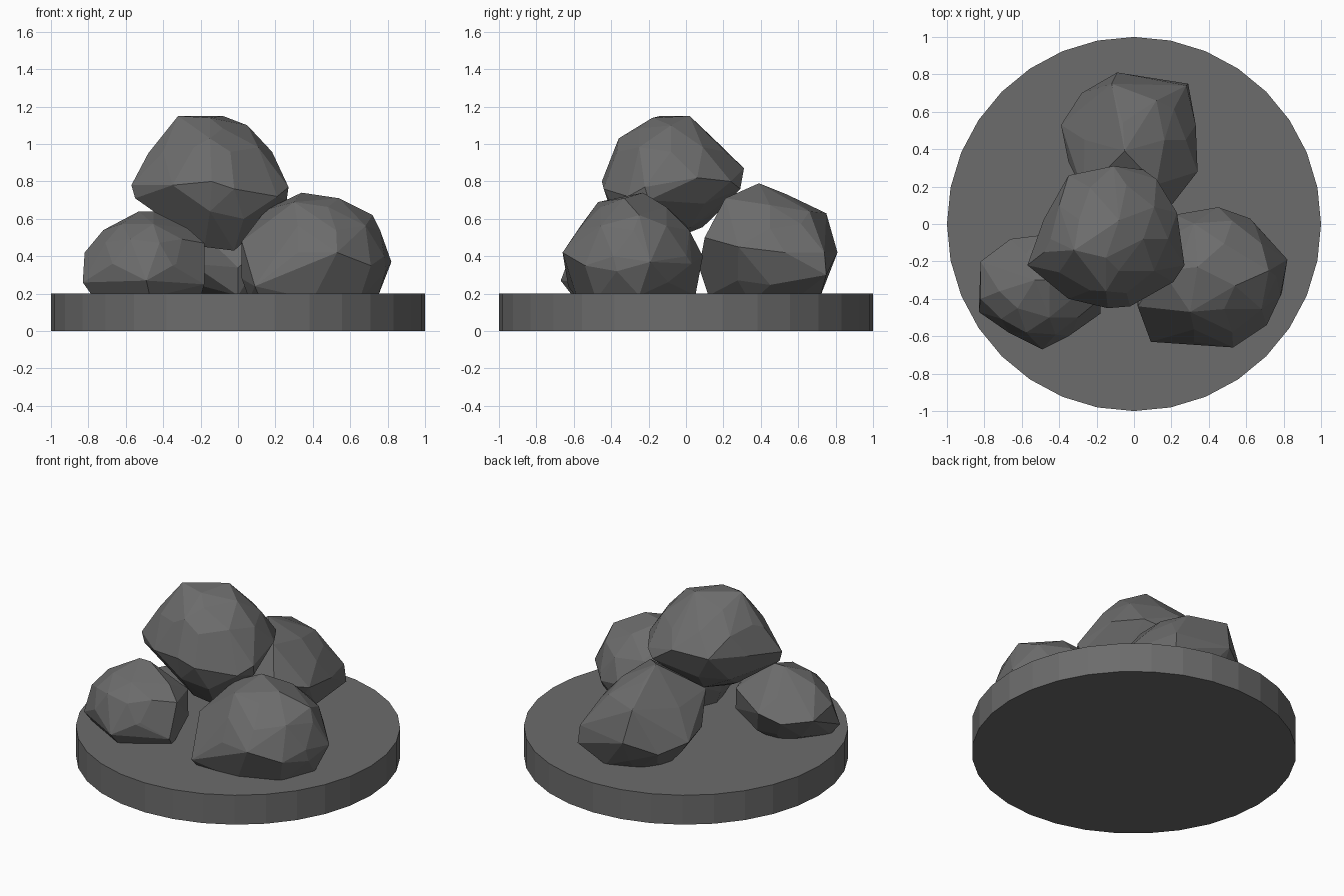
import bpy, bmesh
from mathutils import Vector

# Dark stone colour
stone = bpy.data.materials.new("dark_stone")
stone.diffuse_color = (0.15, 0.15, 0.15, 1)


def rock(name, centre, radii, corners):
    """Faceted boulder: convex skin around a low-poly ellipsoid and its protruding corners."""
    bm = bmesh.new()
    bmesh.ops.create_icosphere(bm, subdivisions=2, radius=1)
    for v in bm.verts:
        v.co = Vector(c + r * p for c, r, p in zip(centre, radii, v.co))
    bmesh.ops.delete(bm, geom=bm.edges[:], context='EDGES_FACES')
    for c in corners:
        bm.verts.new(c)
    bmesh.ops.convex_hull(bm, input=bm.verts[:])
    loose = [v for v in bm.verts if not v.link_faces]
    bmesh.ops.delete(bm, geom=loose, context='VERTS')
    bmesh.ops.dissolve_limit(bm, angle_limit=0.1, verts=bm.verts[:], edges=bm.edges[:])
    bmesh.ops.recalc_face_normals(bm, faces=bm.faces[:])
    me = bpy.data.meshes.new(name)
    bm.to_mesh(me)
    bm.free()
    me.materials.append(stone)
    bpy.context.collection.objects.link(bpy.data.objects.new(name, me))


# Round base slab
bpy.ops.mesh.primitive_cylinder_add(vertices=32, radius=1, depth=0.2, location=(0, 0, 0.1))
bpy.context.object.name = "base_disc"
bpy.context.object.data.materials.append(stone)

# Boulder resting on the other three
rock("top_rock", (-0.14, -0.08, 0.82), (0.36, 0.34, 0.31), [
    (-0.32, -0.14, 1.15), (-0.08, 0.02, 1.15), (-0.15, -0.18, 1.14), (0.05, -0.08, 1.10),
    (0.27, -0.22, 0.77), (0.26, -0.20, 0.70), (0.21, -0.31, 0.72), (0.23, 0.06, 0.82),
    (-0.57, -0.22, 0.78), (-0.55, -0.22, 0.71), (-0.48, -0.15, 0.95),
    (-0.14, -0.45, 0.80), (-0.02, -0.44, 0.76), (-0.35, -0.40, 0.78), (-0.15, -0.36, 1.03),
    (-0.35, 0.26, 0.85), (-0.11, 0.31, 0.87), (0.12, 0.24, 0.80), (0.05, 0.29, 0.76),
    (-0.15, -0.40, 0.64), (0.03, -0.36, 0.60),
    (-0.02, -0.22, 0.43), (-0.18, -0.22, 0.45)])

# Front right boulder
rock("right_rock", (0.42, -0.28, 0.40), (0.38, 0.35, 0.31), [
    (0.82, -0.19, 0.37), (0.79, -0.37, 0.32), (0.72, -0.25, 0.62), (0.75, -0.25, 0.19),
    (0.34, -0.23, 0.74), (0.54, -0.33, 0.71), (0.30, -0.47, 0.69), (0.15, -0.25, 0.65),
    (0.09, -0.63, 0.24), (0.32, -0.63, 0.42), (0.53, -0.66, 0.42), (0.71, -0.54, 0.35),
    (0.12, -0.58, 0.17), (0.40, -0.58, 0.17), (0.65, -0.48, 0.17),
    (0.22, 0.05, 0.38), (0.45, 0.09, 0.40), (0.62, 0.03, 0.36), (0.40, 0.05, 0.19),
    (0.02, -0.44, 0.48), (0.02, -0.40, 0.28), (0.06, -0.40, 0.17)])

# Front left boulder
rock("left_rock", (-0.50, -0.37, 0.36), (0.29, 0.26, 0.25), [
    (-0.83, -0.47, 0.26), (-0.82, -0.40, 0.42), (-0.82, -0.20, 0.38), (-0.72, -0.36, 0.54),
    (-0.53, -0.30, 0.64), (-0.45, -0.30, 0.64), (-0.27, -0.35, 0.55), (-0.78, -0.44, 0.19),
    (-0.18, -0.40, 0.47), (-0.18, -0.48, 0.25), (-0.35, -0.60, 0.35), (-0.49, -0.67, 0.27),
    (-0.25, -0.18, 0.46), (-0.22, -0.22, 0.30), (-0.20, -0.42, 0.18), (-0.47, -0.60, 0.18),
    (-0.66, -0.08, 0.36), (-0.50, -0.06, 0.40), (-0.50, -0.59, 0.48)])

# Back boulder
rock("back_rock", (0.00, 0.45, 0.41), (0.31, 0.33, 0.31), [
    (-0.39, 0.53, 0.40), (-0.35, 0.33, 0.42), (-0.28, 0.70, 0.35),
    (-0.09, 0.81, 0.42), (0.29, 0.75, 0.30), (0.28, 0.74, 0.42), (-0.12, 0.75, 0.63),
    (-0.05, 0.39, 0.79), (-0.06, 0.54, 0.73), (0.12, 0.66, 0.64), (0.12, 0.21, 0.71),
    (-0.27, 0.17, 0.60), (-0.25, 0.19, 0.36), (0.10, 0.72, 0.19), (0.00, 0.12, 0.19),
    (0.33, 0.53, 0.42), (0.34, 0.28, 0.45), (0.20, 0.10, 0.50), (0.00, 0.07, 0.34)])
